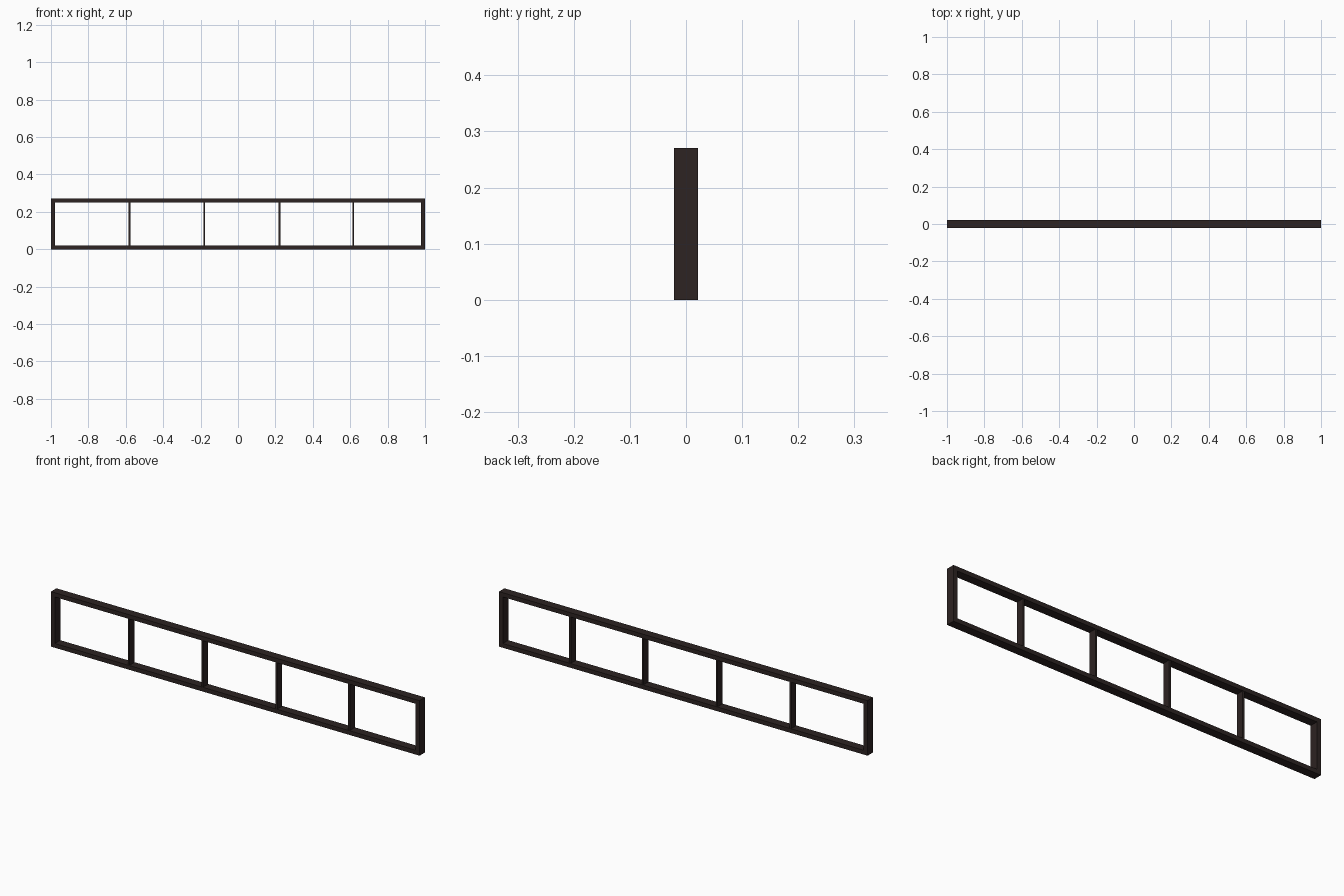
import bpy

if "Cube" in bpy.data.objects:
    bpy.data.objects.remove(bpy.data.objects["Cube"])

L, H, D, T = 2.0, 0.27, 0.042, 0.021   # length, height, depth, bar thickness

mat = bpy.data.materials.new("dark brown")
mat.diffuse_color = (0.026, 0.017, 0.016, 1)
mat.use_nodes = True
mat.node_tree.nodes["Principled BSDF"].inputs["Base Color"].default_value = mat.diffuse_color


def mesh_object(name, verts, faces):
    me = bpy.data.meshes.new(name)
    me.from_pydata(verts, [], faces)
    me.materials.append(mat)
    ob = bpy.data.objects.new(name, me)
    bpy.context.collection.objects.link(ob)
    return ob


# Rectangular frame: outer and inner loops joined into a closed ring
def rect(inset, y):
    x = L / 2 - inset
    return [(-x, y, inset), (x, y, inset), (x, y, H - inset), (-x, y, H - inset)]


verts = rect(0, -D / 2) + rect(T, -D / 2) + rect(0, D / 2) + rect(T, D / 2)
faces = []
for i in range(4):
    j = (i + 1) % 4
    faces += [(i, j, 4 + j, 4 + i),              # front
              (8 + j, 8 + i, 12 + i, 12 + j),    # back
              (j, i, 8 + i, 8 + j),              # outside
              (4 + i, 4 + j, 12 + j, 12 + i)]    # inside
mesh_object("outer_frame", verts, faces)

# Thin upright dividers between the bottom and top bars
for n, x in enumerate((-0.58, -0.18, 0.222, 0.616), 1):
    w, d = 0.0045, 0.019
    v = [(x + sx * w, sy * d, z) for z in (T, H - T)
         for sx, sy in ((-1, -1), (1, -1), (1, 1), (-1, 1))]
    f = [(3, 2, 1, 0), (4, 5, 6, 7)]
    f += [(i, (i + 1) % 4, 4 + (i + 1) % 4, 4 + i) for i in range(4)]
    mesh_object(f"divider_{n}", v, f)
